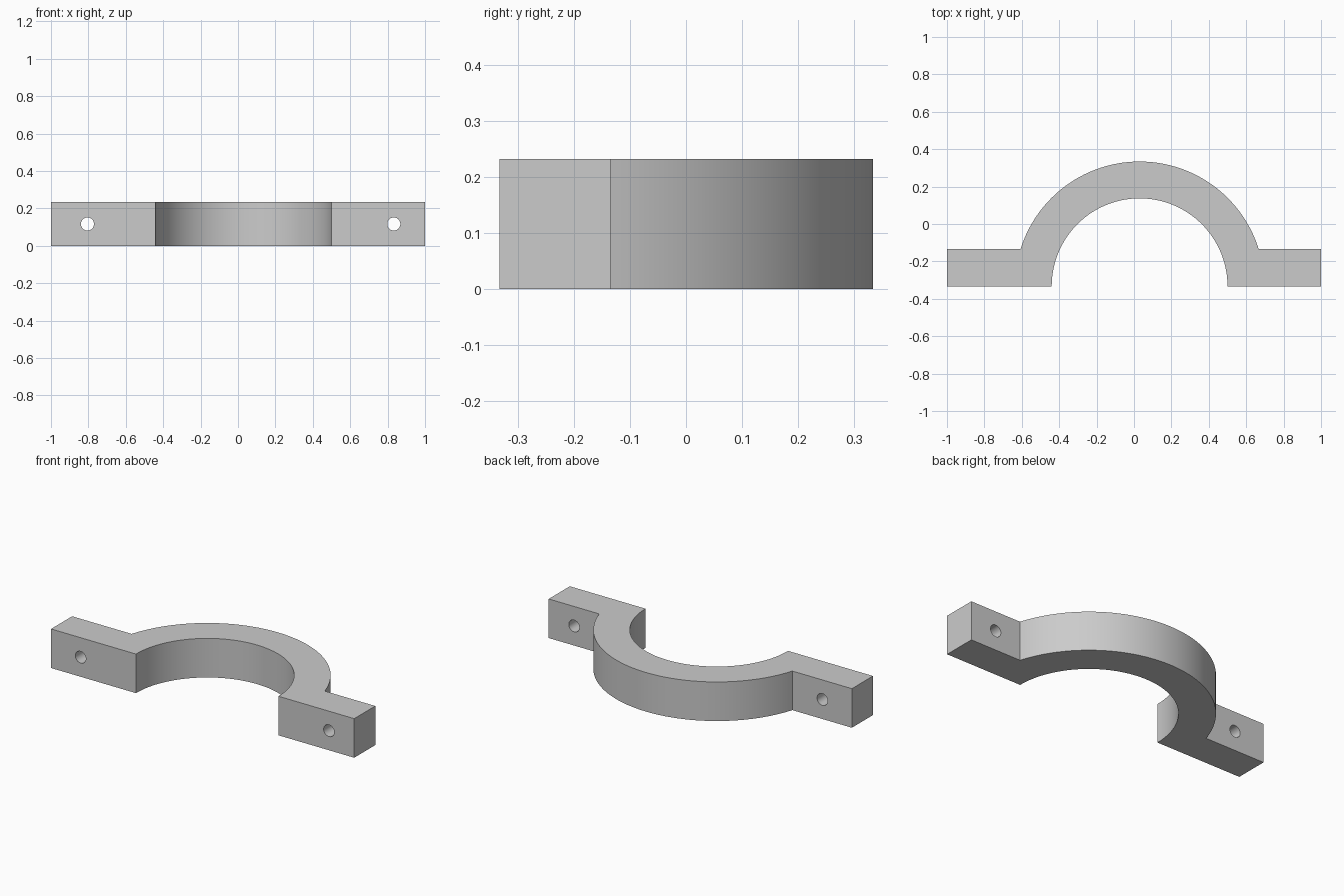
import bpy, bmesh, math
from mathutils import Vector

if "Cube" in bpy.data.objects:
    bpy.data.objects.remove(bpy.data.objects["Cube"], do_unlink=True)

HEIGHT = 0.233
FRONT, BACK = -0.333, -0.135      # front and back of the flanges
CENTRE = 0.03                     # x of the arch axis
INNER, OUTER = 0.47, 0.667
SEGMENTS = 72

grey = bpy.data.materials.new("light_grey")
grey.use_nodes = True
colour = (0.6, 0.6, 0.6, 1)
grey.diffuse_color = colour
grey.node_tree.nodes["Principled BSDF"].inputs["Base Color"].default_value = colour


def arc(radius, start, end):
    """Points on the arch circle from one angle to another."""
    angles = [start + (end - start) * i / SEGMENTS for i in range(SEGMENTS + 1)]
    return [(CENTRE + radius * math.cos(a), FRONT + radius * math.sin(a)) for a in angles]


# Clamp half: arch and two flanges as one extruded outline
lift = math.asin((BACK - FRONT) / OUTER)
outline = [(-1, FRONT)] + arc(INNER, math.pi, 0) + [(1, FRONT), (1, BACK)]
outline += arc(OUTER, lift, math.pi - lift) + [(-1, BACK)]

bm = bmesh.new()
base = bm.faces.new([bm.verts.new((x, y, 0)) for x, y in outline])
top = bmesh.ops.extrude_face_region(bm, geom=[base])["geom"]
bmesh.ops.translate(bm, vec=Vector((0, 0, HEIGHT)),
                    verts=[v for v in top if isinstance(v, bmesh.types.BMVert)])
bmesh.ops.recalc_face_normals(bm, faces=bm.faces)
mesh = bpy.data.meshes.new("clamp_half")
bm.to_mesh(mesh)
bm.free()
mesh.materials.append(grey)
clamp = bpy.data.objects.new("clamp_half", mesh)
bpy.context.collection.objects.link(clamp)

# Bolt holes through the flanges
for side, x in (("right", -0.805), ("left", 0.833)):
    bpy.ops.mesh.primitive_cylinder_add(vertices=32, radius=0.035, depth=0.4,
                                        location=(x, (FRONT + BACK) / 2, HEIGHT / 2),
                                        rotation=(math.pi / 2, 0, 0))
    cutter = bpy.context.object
    cutter.name = side + "_bolt_hole_cutter"
    cutter.hide_render = True
    cutter.data.materials.append(grey)
    cut = clamp.modifiers.new(side + "_bolt_hole", "BOOLEAN")
    cut.operation, cut.solver, cut.object = "DIFFERENCE", "EXACT", cutter
    bpy.ops.object.select_all(action="DESELECT")
    clamp.select_set(True)
    bpy.context.view_layer.objects.active = clamp
    bpy.ops.object.modifier_apply(modifier=cut.name)
    bpy.data.objects.remove(cutter, do_unlink=True)

# Smooth curved walls, keep the rims sharp
bpy.ops.object.shade_smooth_by_angle(angle=math.radians(30))
